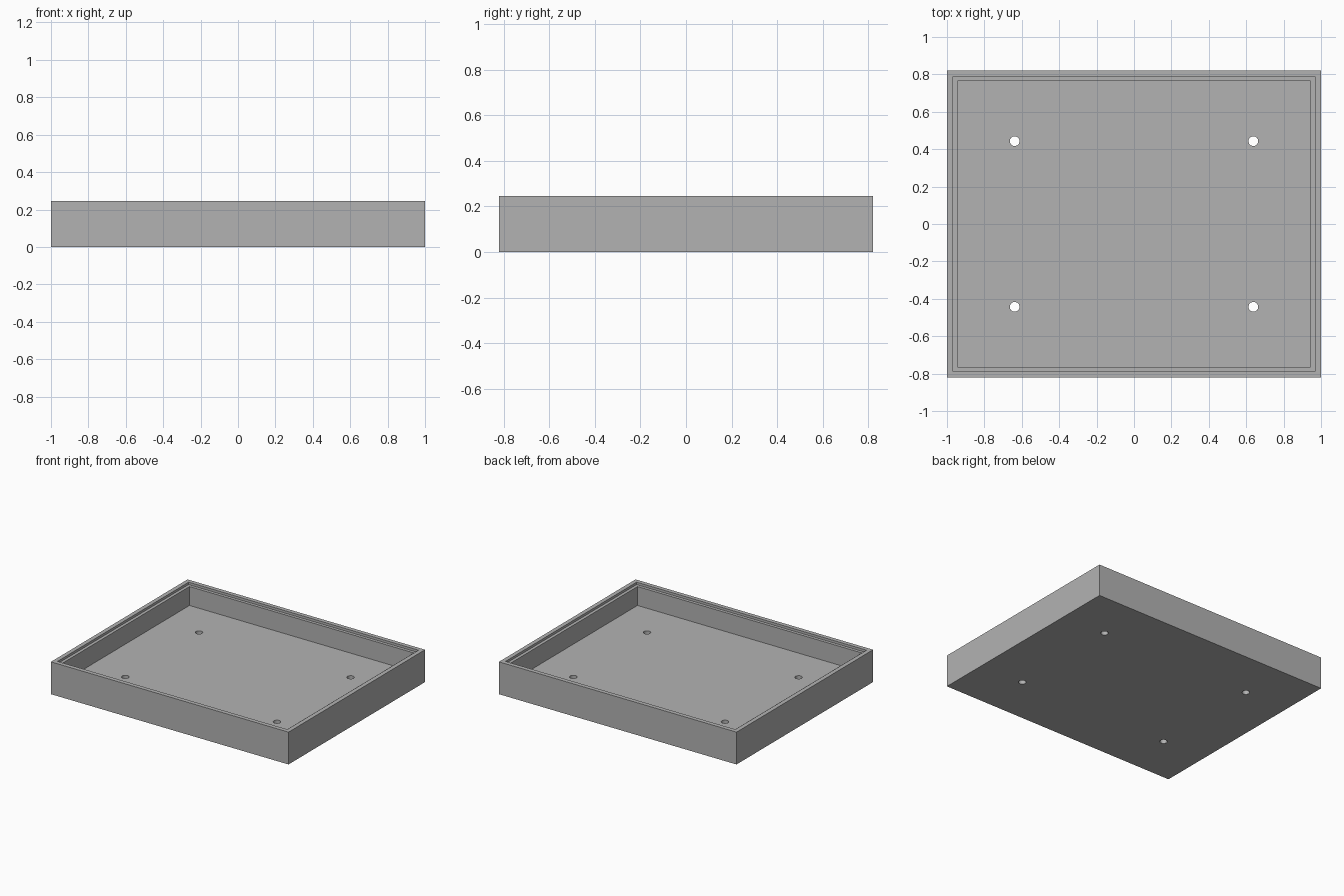
import bpy
import bmesh

WIDTH, DEPTH, HEIGHT = 2.0, 1.642, 0.246
RIM, LEDGE = 0.046, 0.033          # widths of the rim and of the stepped ledge
LEDGE_DROP, FLOOR_Z = 0.018, 0.084
HOLE_X, HOLE_Y, HOLE_R = 0.638, 0.443, 0.026

default = bpy.data.objects.get("Cube")
if default:
    bpy.data.objects.remove(default, do_unlink=True)

grey = bpy.data.materials.new("plain grey")
grey.use_nodes = True
colour = (0.45, 0.45, 0.45, 1)
grey.diffuse_color = colour
grey.node_tree.nodes["Principled BSDF"].inputs["Base Color"].default_value = colour


def sink(bm, face, margin, drop):
    """Inset a face, then push its middle straight down."""
    bmesh.ops.inset_individual(bm, faces=[face], thickness=margin)
    face = bmesh.ops.extrude_discrete_faces(bm, faces=[face])["faces"][0]
    bmesh.ops.translate(bm, verts=face.verts, vec=(0, 0, -drop))
    return face


# Tray: a box with a stepped ledge and a deep recess
bm = bmesh.new()
bmesh.ops.create_cube(bm, size=1)
bmesh.ops.scale(bm, verts=bm.verts, vec=(WIDTH, DEPTH, HEIGHT))
bmesh.ops.translate(bm, verts=bm.verts, vec=(0, 0, HEIGHT / 2))
bm.normal_update()
top = max(bm.faces, key=lambda f: f.calc_center_median().z)
ledge = sink(bm, top, RIM, LEDGE_DROP)
bm.normal_update()
sink(bm, ledge, LEDGE, HEIGHT - LEDGE_DROP - FLOOR_Z)
bmesh.ops.recalc_face_normals(bm, faces=bm.faces)
mesh = bpy.data.meshes.new("tray")
bm.to_mesh(mesh)
bm.free()
mesh.materials.append(grey)
tray = bpy.data.objects.new("tray", mesh)
bpy.context.collection.objects.link(tray)

# Four screw holes through the floor
bm = bmesh.new()
for sx in (-1, 1):
    for sy in (-1, 1):
        peg = bmesh.ops.create_cone(bm, cap_ends=True, segments=32,
                                    radius1=HOLE_R, radius2=HOLE_R, depth=0.3)
        bmesh.ops.translate(bm, verts=peg["verts"], vec=(sx * HOLE_X, sy * HOLE_Y, 0))
mesh = bpy.data.meshes.new("hole_cutter")
bm.to_mesh(mesh)
bm.free()
mesh.materials.append(grey)
cutter = bpy.data.objects.new("hole_cutter", mesh)
bpy.context.collection.objects.link(cutter)

cut = tray.modifiers.new("holes", 'BOOLEAN')
cut.operation = 'DIFFERENCE'
cut.solver = 'EXACT'
cut.object = cutter
bpy.context.view_layer.objects.active = tray
bpy.ops.object.modifier_apply(modifier=cut.name)
bpy.data.objects.remove(cutter, do_unlink=True)

# Smooth hole walls, crisp box edges
bpy.ops.object.select_all(action='DESELECT')
tray.select_set(True)
bpy.ops.object.shade_smooth_by_angle()
